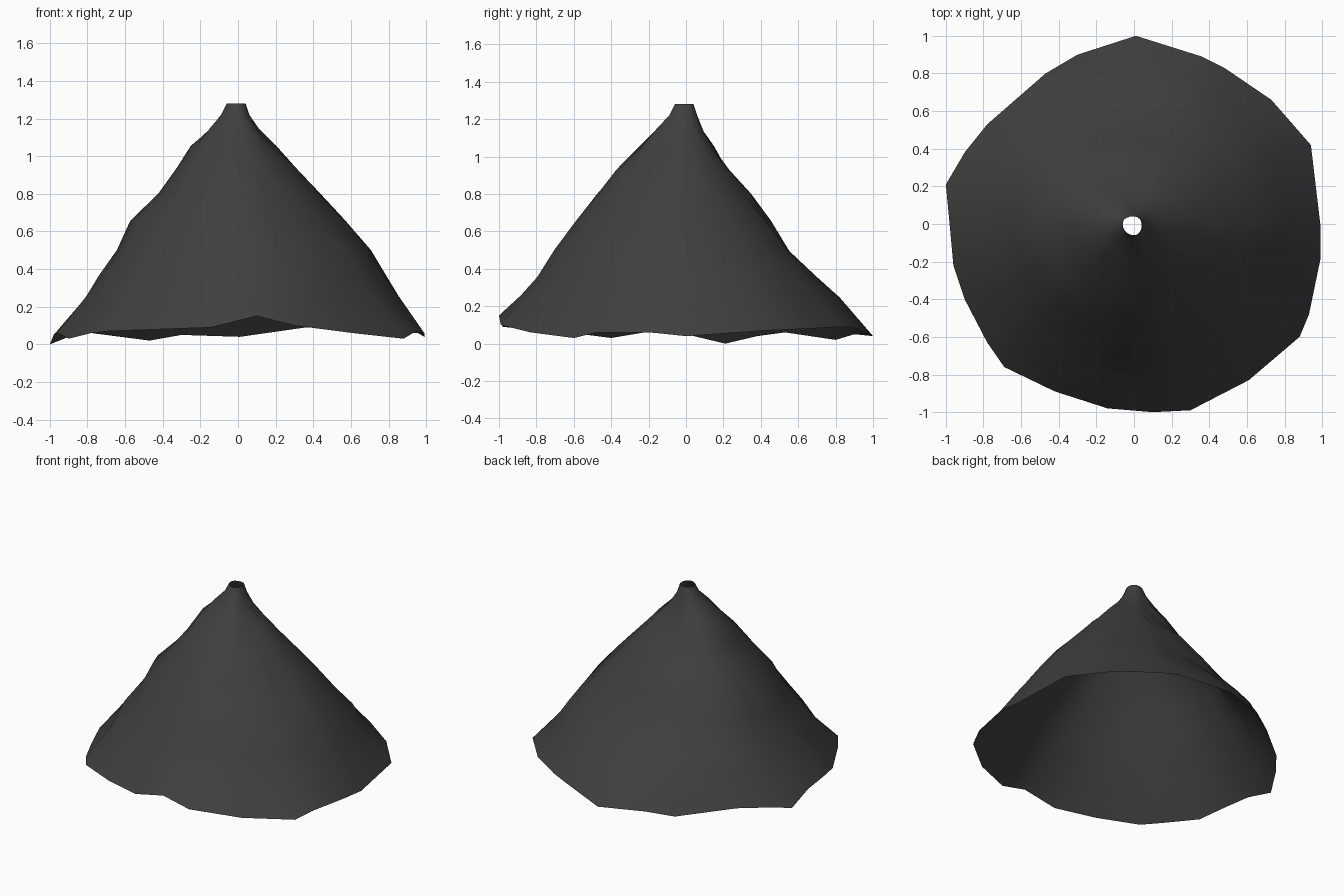
import bpy, bmesh, math, random
from mathutils import Vector

cube = bpy.data.objects.get("Cube")
if cube:
    bpy.data.objects.remove(cube)
random.seed(4)

cloth = bpy.data.materials.new("charcoal grey")
cloth.use_nodes = True
grey = (0.05, 0.05, 0.05, 1)
cloth.diffuse_color = grey
cloth.node_tree.nodes["Principled BSDF"].inputs["Base Color"].default_value = grey

# Uneven hem, counter-clockwise from the back: x, y, z
hem = [(.01, 1, .04), (-.3, .9, .05), (-.47, .8, .02), (-.78, .53, .06),
       (-.9, .38, .04), (-1, .21, 0), (-.98, 0, .05), (-.96, -.22, .06),
       (-.9, -.4, .03), (-.78, -.63, .06), (-.69, -.76, .07), (-.42, -.89, .08),
       (-.14, -.98, .09), (.1, -1, .15), (.3, -.99, .1), (.61, -.83, .06),
       (.88, -.6, .03), (.93, -.48, .06), (.99, -.19, .06), (.99, 0, .04),
       (.94, .42, .07), (.73, .66, .08), (.48, .83, .09), (.36, .89, .09)]

# Rings from the neck down: height, reach towards +x, +y, -x, -y
rings = [(1.28, .04, .04, .06, .06), (1.22, .06, .06, .09, .09),
         (1.14, .11, .09, .16, .17), (1.05, .2, .14, .25, .25),
         (.93, .31, .23, .33, .37), (.8, .43, .35, .42, .48),
         (.65, .57, .45, .57, .58), (.5, .7, .56, .64, .7),
         (.36, .79, .7, .74, .79), (.25, .86, .81, .81, .89)]


def reach(ring, angle):
    """Blend the reach of a ring between its four axes."""
    c, s = math.cos(angle), math.sin(angle)
    along_x = ring[1] if c > 0 else ring[3]
    along_y = ring[2] if s > 0 else ring[4]
    return along_x * c * c + along_y * s * s


# Cone skin, open at the neck and the hem
bm = bmesh.new()
angles = [math.atan2(y, x) for x, y, z in hem]
loops = []
for ring in rings:
    loop = []
    for a in angles:
        r = reach(ring, a)
        wobble = 1 + random.uniform(-.015, .015) * (ring[0] < 1.2)
        z = ring[0] + random.uniform(-.012, .012) * (ring[0] < 1.2)
        loop.append(bm.verts.new((r * wobble * math.cos(a), r * wobble * math.sin(a), z)))
    loops.append(loop)
loops.append([bm.verts.new(Vector(p)) for p in hem])

count = len(hem)
for upper, lower in zip(loops, loops[1:]):
    for i in range(count):
        j = (i + 1) % count
        bm.faces.new((upper[i], lower[i], lower[j], upper[j]))
bmesh.ops.recalc_face_normals(bm, faces=bm.faces)
if sum(f.normal.z for f in bm.faces) < 0:
    bmesh.ops.reverse_faces(bm, faces=bm.faces)
for f in bm.faces:
    f.smooth = True

mesh = bpy.data.meshes.new("cone_cover")
bm.to_mesh(mesh)
bm.free()
mesh.materials.append(cloth)
cover = bpy.data.objects.new("cone_cover", mesh)
bpy.context.collection.objects.link(cover)
